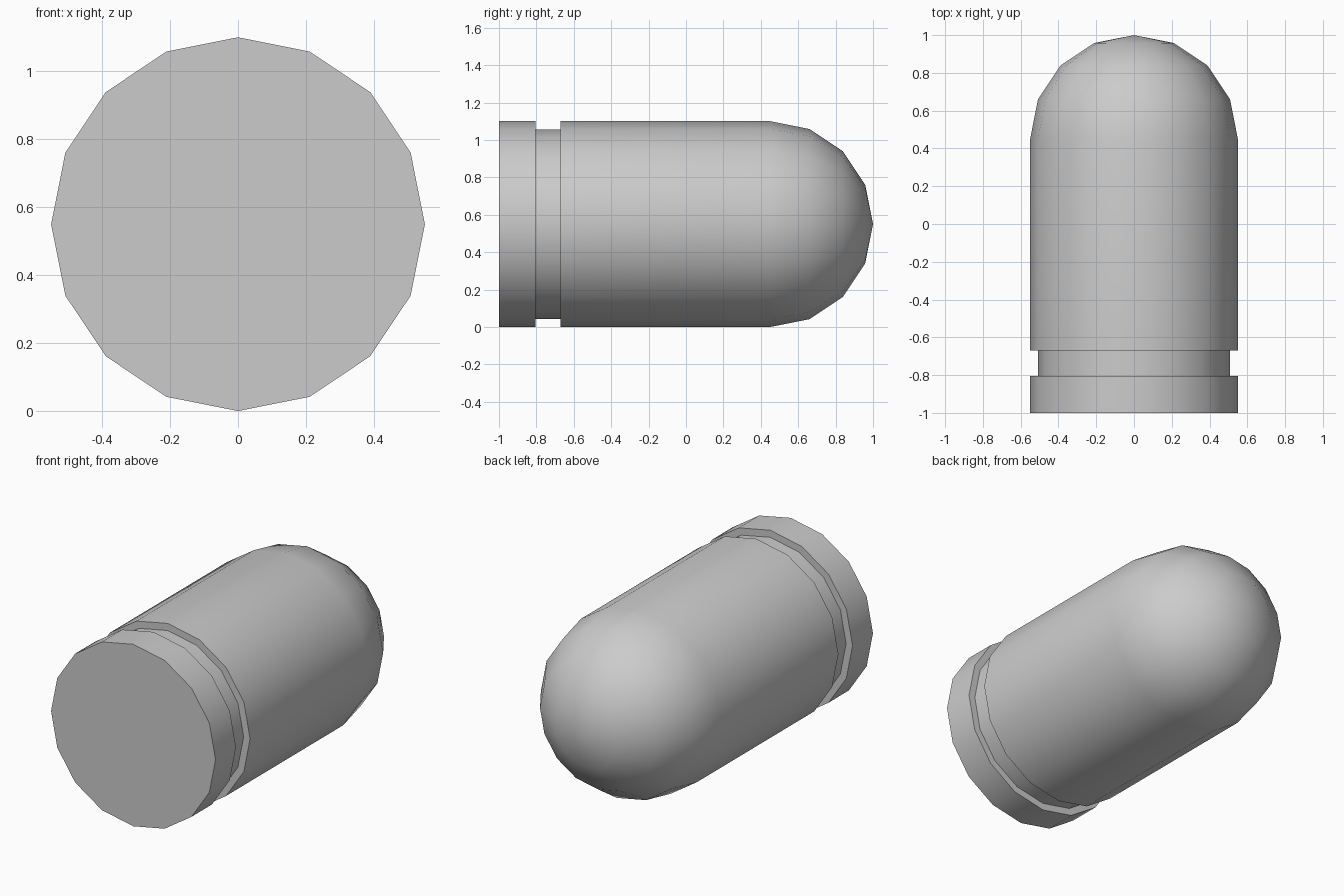
import bpy
import bmesh
import math

if "Cube" in bpy.data.objects:
    bpy.data.objects.remove(bpy.data.objects["Cube"])

SIDES = 16
R = 0.55          # body radius, also height of the axis
GROOVE_R = 0.507

# Half profile along the axis: (y, radius)
profile = [(-1.0, R), (-0.805, R), (-0.805, GROOVE_R),
           (-0.67, GROOVE_R), (-0.67, R)]
# Rounded nose: quarter circle in four steps
profile += [(0.45 + R * math.sin(a), R * math.cos(a))
            for a in (math.radians(22.5 * i) for i in range(4))]

bm = bmesh.new()


def ring(y, r):
    return [bm.verts.new((r * math.cos(2 * math.pi * k / SIDES), y,
                          R + r * math.sin(2 * math.pi * k / SIDES)))
            for k in range(SIDES)]


rings = [ring(y, r) for y, r in profile]

# Side walls
for a, b in zip(rings, rings[1:]):
    for k in range(SIDES):
        n = (k + 1) % SIDES
        bm.faces.new((a[k], a[n], b[n], b[k]))

# Flat base and nose tip
bm.faces.new(rings[0])
tip = bm.verts.new((0, 1.0, R))
for k in range(SIDES):
    bm.faces.new((rings[-1][k], rings[-1][(k + 1) % SIDES], tip))

bmesh.ops.recalc_face_normals(bm, faces=bm.faces)
mesh = bpy.data.meshes.new("round_nosed_cartridge")
bm.to_mesh(mesh)
bm.free()

obj = bpy.data.objects.new("round_nosed_cartridge", mesh)
bpy.context.collection.objects.link(obj)

# Smooth curved walls, crisp groove and base edges
bpy.context.view_layer.objects.active = obj
obj.select_set(True)
bpy.ops.object.shade_smooth_by_angle(angle=math.radians(35))
